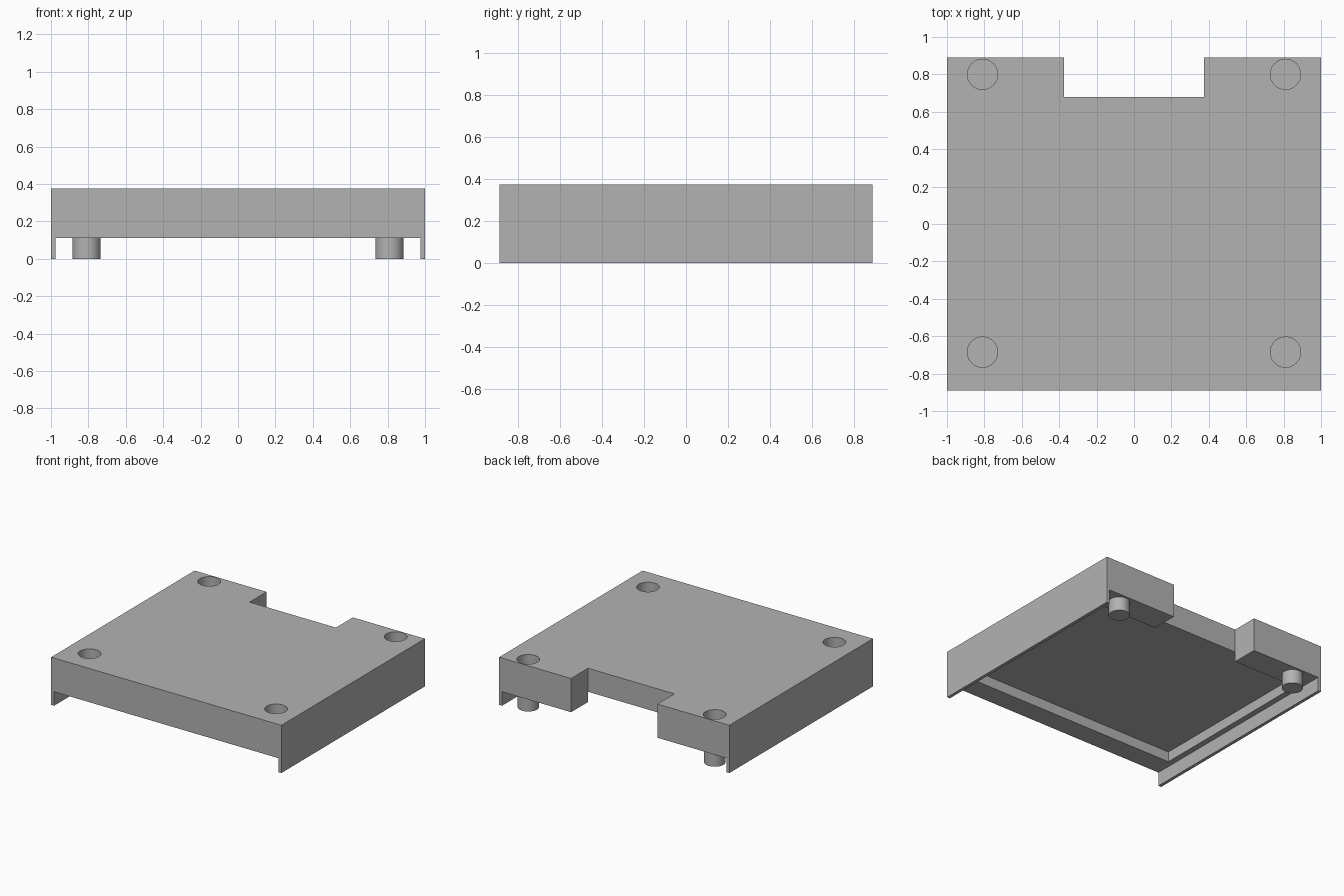
import bpy
import bmesh

default_cube = bpy.data.objects.get("Cube")
if default_cube:
    bpy.data.objects.remove(default_cube, do_unlink=True)

# Single plain grey material
grey = bpy.data.materials.new("plain grey")
grey.use_nodes = True
colour = (0.45, 0.45, 0.45, 1)
grey.diffuse_color = colour
grey.node_tree.nodes["Principled BSDF"].inputs["Base Color"].default_value = colour

HALF_X, HALF_Y, TOP = 1.0, 0.89, 0.375
UNDERSIDE, CEILING = 0.11, 0.19
NOTCH_X, NOTCH_Y = 0.375, 0.68
POST_X, POST_Y, FRONT_HOLE_Y = 0.81, 0.8, -0.685


def prism(name, outline, z0, z1):
    """Extrude a counter-clockwise plan outline from z0 to z1."""
    bm = bmesh.new()
    face = bm.faces.new([bm.verts.new((x, y, z0)) for x, y in outline])
    result = bmesh.ops.extrude_face_region(bm, geom=[face])
    moved = [g for g in result["geom"] if isinstance(g, bmesh.types.BMVert)]
    bmesh.ops.translate(bm, verts=moved, vec=(0, 0, z1 - z0))
    bmesh.ops.recalc_face_normals(bm, faces=bm.faces)
    mesh = bpy.data.meshes.new(name)
    bm.to_mesh(mesh)
    bm.free()
    mesh.materials.append(grey)
    obj = bpy.data.objects.new(name, mesh)
    bpy.context.collection.objects.link(obj)
    return obj


def box(name, x, y0, y1, z0, z1):
    return prism(name, [(-x, y0), (x, y0), (x, y1), (-x, y1)], z0, z1)


def cylinder(name, x, y, radius, z0, z1):
    bpy.ops.mesh.primitive_cylinder_add(
        vertices=48, radius=radius, depth=z1 - z0, location=(x, y, (z0 + z1) / 2))
    obj = bpy.context.object
    obj.name = name
    obj.data.materials.append(grey)
    return obj


def smooth(obj):
    bpy.ops.object.select_all(action="DESELECT")
    obj.select_set(True)
    bpy.context.view_layer.objects.active = obj
    bpy.ops.object.shade_smooth_by_angle()


def cut(target, cutter):
    """Subtract the cutter, apply the result and discard the cutter."""
    cutter.hide_render = True
    mod = target.modifiers.new("cut", "BOOLEAN")
    mod.operation, mod.solver, mod.object = "DIFFERENCE", "EXACT", cutter
    bpy.ops.object.select_all(action="DESELECT")
    target.select_set(True)
    bpy.context.view_layer.objects.active = target
    bpy.ops.object.modifier_apply(modifier=mod.name)
    bpy.data.objects.remove(cutter, do_unlink=True)


# Notched cover, full height so the side skirts come from the same block
cover = prism("cover", [
    (-HALF_X, -HALF_Y), (HALF_X, -HALF_Y), (HALF_X, HALF_Y), (NOTCH_X, HALF_Y),
    (NOTCH_X, NOTCH_Y), (-NOTCH_X, NOTCH_Y), (-NOTCH_X, HALF_Y), (-HALF_X, HALF_Y)],
    0, TOP)

# Channel between the skirts, then the recess that opens into the notch
cut(cover, box("channel_cutter", 0.975, -1, 1, -0.1, UNDERSIDE))
cut(cover, box("recess_cutter", 0.93, -0.725, NOTCH_Y + 0.001, -0.1, CEILING))

# Blind holes in the top and locating posts under the back corners
for side, label in ((1, "left"), (-1, "right")):
    for y in (POST_Y, FRONT_HOLE_Y):
        cut(cover, cylinder("hole_cutter", side * POST_X, y, 0.081, TOP - 0.13, TOP + 0.1))
    smooth(cylinder(f"{label}_post", side * POST_X, POST_Y, 0.076, 0, UNDERSIDE + 0.01))
smooth(cover)
